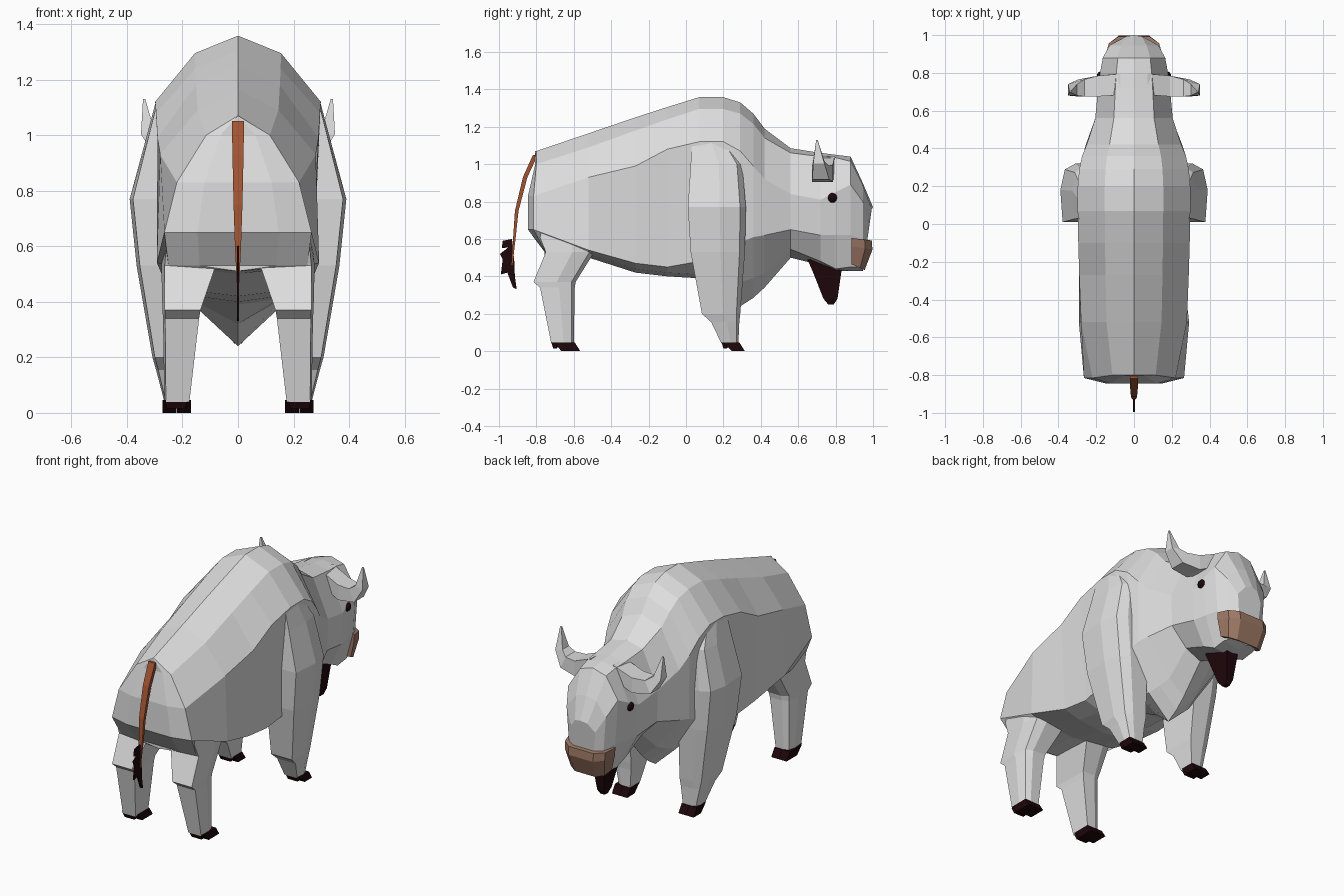
import bpy, bmesh, math

if "Cube" in bpy.data.objects:
    bpy.data.objects.remove(bpy.data.objects["Cube"])


def material(name, rgb):
    m = bpy.data.materials.new(name)
    m.diffuse_color = (*rgb, 1)
    m.use_nodes = True
    m.node_tree.nodes["Principled BSDF"].inputs["Base Color"].default_value = m.diffuse_color
    return m


HIDE = material("pale_grey_hide", (0.73, 0.73, 0.73))
DARK = material("dark_hoof_brown", (0.013, 0.002, 0.003))
TAIL = material("rust_brown", (0.36, 0.09, 0.032))
NOSE = material("dusty_nose_brown", (0.34, 0.19, 0.13))


def loft(name, rings, mat, ladder=False):
    """Skin equal-length closed rings and cap both ends (ladder: first cap in level strips)."""
    bm = bmesh.new()
    rows = [[bm.verts.new(p) for p in ring] for ring in rings]
    n = len(rows[0])
    for a, b in zip(rows, rows[1:]):
        for i in range(n):
            j = (i + 1) % n
            bm.faces.new((a[i], a[j], b[j], b[i]))
    if ladder:
        a = rows[0]
        for i in range(n // 2):
            bm.faces.new(dict.fromkeys((a[i], a[i + 1], a[n - i - 1], a[-i])))
    else:
        bm.faces.new(rows[0])
    bm.faces.new(rows[-1])
    bmesh.ops.recalc_face_normals(bm, faces=bm.faces)
    me = bpy.data.meshes.new(name)
    bm.to_mesh(me)
    bm.free()
    me.materials.append(mat)
    ob = bpy.data.objects.new(name, me)
    bpy.context.collection.objects.link(ob)
    return ob


def mirror_x(rings, side):
    return [[(side * x, y, z) for x, y, z in r] for r in rings]


# Body and head: y, top z, ridge z, upper x, upper z, flank x, flank z, belly x, belly z, keel z
TORSO = [
    (-0.80, 1.07, 1.00, .22, .83, .265, .65, .25, .53, .51),
    (-0.52, 1.165, 1.09, .28, .93, .292, .54, .20, .52, .50),
    (-0.27, 1.25, 1.18, .29, .99, .262, .47, .16, .44, .42),
    (-0.10, 1.305, 1.24, .295, 1.08, .258, .45, .15, .42, .40),
    (0.07, 1.358, 1.295, .298, 1.12, .27, .48, .15, .41, .39),
    (0.20, 1.358, 1.295, .298, 1.12, .285, .55, .15, .40, .32),
    (0.29, 1.33, 1.27, .29, 1.07, .285, .58, .14, .37, .24),
    (0.36, 1.27, 1.215, .275, .99, .272, .61, .12, .39, .285),
    (0.42, 1.19, 1.14, .25, .92, .255, .62, .10, .42, .34),
    (0.56, 1.085, 1.06, .205, .84, .20, .65, .10, .545, .50),
]
HEAD = [
    (0.72, 1.06, 1.04, .19, .81, .18, .62, .11, .48, .46),
    (0.80, 1.05, 1.035, .18, .85, .165, .62, .10, .44, .43),
    (0.88, 1.04, 1.015, .165, .89, .147, .62, .10, .45, .43),
    (0.945, .90, .885, .13, .80, .115, .60, .08, .45, .43),
    (1.0, .77, .76, .08, .71, .07, .60, .04, .53, .52),
]


def section(y, zt, zr, xu, zu, xf, zf, xb, zb, zk):
    half = [(xu * .52, zr), (xu, zu), (xf, zf), (xb, zb)]
    pts = [(0, zt)] + half + [(0, zk)] + [(-x, z) for x, z in reversed(half)]
    return [(x, y, z) for x, z in pts]


body = [section(*r) for r in TORSO + HEAD]
# Rump: lower edge tucks forward, back bulges slightly
body[0] = [(x, -.75 if z < .6 else -.815 if z < .9 else y, z) for x, y, z in body[0]]
bulge = [(x * .55, y - (.03 if .6 < z < .9 else .006), z) for x, y, z in body[0]]
# Muzzle tip: rounded across, chin set back
body[-1] = [(x, y - 4 * x * x - (.03 if z < .55 else .01 if z < .65 else 0), z) for x, y, z in body[-1]]
loft("body", [bulge] + body, HIDE, ladder=True)

# Legs: z, back y, front y, inner x, outer x
FRONT_LEG = [
    (1.12, .03, .22, .20, .296), (1.00, .025, .30, .20, .328),
    (.77, .01, .32, .19, .39), (.53, .025, .315, .17, .365),
    (.20, .085, .29, .16, .308), (.155, .135, .285, .165, .295),
    (.04, .19, .28, .175, .265),
]
HIND_LEG = [
    (.66, -.80, -.47, .10, .262), (.53, -.75, -.49, .08, .276),
    (.37, -.815, -.59, .135, .272), (.34, -.78, -.595, .14, .27),
    (.04, -.72, -.60, .175, .265),
]


def leg_ring(z, yb, yf, xi, xo):
    d, w = yf - yb, xo - xi
    return [(xi, yb, z), (xo - w * .06, yb, z), (xo, yb + d * .55, z),
            (xo - w * .12, yb + d * .9, z), (xo - w * .4, yf, z), (xi, yf, z)]


def box_ring(z, y0, y1, x0, x1):
    return [(x0, y0, z), (x1, y0, z), (x1, y1, z), (x0, y1, z)]


for side, tag in ((-1, "left"), (1, "right")):
    for name, rows in (("front", FRONT_LEG), ("hind", HIND_LEG)):
        loft(f"{name}_leg_{tag}", mirror_x([leg_ring(*r) for r in rows], side), HIDE)
        # Cloven hoof: two toes and a dew claw
        yb, yf = rows[-1][1:3]
        for k in range(2):
            x = .17 + .051 * k
            toe = [box_ring(.047, yb + .01, yf + .005, x, x + .05),
                   box_ring(0, yb + .055, yf + .035, x, x + .05)]
            loft(f"{name}_toe_{k + 1}_{tag}", mirror_x(toe, side), DARK)
        claw = [box_ring(.047, yb, yb + .05, .18, .265),
                box_ring(.015, yb + .01, yb + .03, .19, .255)]
        loft(f"{name}_dew_claw_{tag}", mirror_x(claw, side), DARK)

    # Horn: x, y, z, depth radius, cross radius, tilt of the cross direction
    rings = []
    for x, y, z, ry, rc, tilt in ((.08, .74, 1.0, .055, .045, 100), (.19, .73, .95, .055, .045, 90),
                                  (.28, .72, .955, .045, .04, 115), (.325, .71, 1.01, .03, .025, 165),
                                  (.338, .70, 1.13, .004, .004, 180)):
        c, s = math.cos(math.radians(tilt)) * rc, math.sin(math.radians(tilt)) * rc
        rings.append([(x + c, y - ry, z + s), (x + c, y + ry, z + s),
                      (x - c, y + ry, z - s), (x - c, y - ry, z - s)])
    loft(f"horn_{tag}", mirror_x(rings, side), HIDE)

    # Eye
    bpy.ops.mesh.primitive_uv_sphere_add(segments=10, ring_count=6, radius=.028,
                                         location=(side * .17, .782, .82))
    eye = bpy.context.object
    eye.name = f"eye_{tag}"
    eye.data.materials.append(DARK)


# Nose band wrapped round the muzzle
def nose_ring(z, grow, front, skew):
    half = [(.152, .885), (.134, .885 + (front - .885) * .65), (.082, front)]
    pts = half + [(-x, y) for x, y in reversed(half)]
    return [(x * grow, y, z - (y - .885) * skew) for x, y in pts]


loft("nose", [nose_ring(.605, 1, .993, .12), nose_ring(.56, .98, .997, .15),
              nose_ring(.465, .84, .955, .45)], NOSE)

# Beard
loft("beard", [box_ring(.49, .65, .84, -.04, .04), box_ring(.42, .68, .83, -.036, .036),
               box_ring(.28, .735, .81, -.022, .022), box_ring(.25, .76, .79, -.015, .015)], DARK)

# Tail
tail = [(-.805, 1.05, .022), (-.86, .93, .02), (-.905, .75, .016), (-.918, .6, .011), (-.93, .46, .004)]
loft("tail", [[(-w, y - w * .6, z), (w, y - w * .6, z), (w, y + w * .6, z), (-w, y + w * .6, z)]
              for y, z, w in tail], TAIL)

# Ragged tail tuft, a thin plate
tuft = [(-.93, .60), (-.98, .59), (-.985, .55), (-.95, .555), (-.995, .52), (-.98, .49), (-.99, .41),
        (-.955, .42), (-.925, .34), (-.905, .33), (-.915, .40), (-.918, .48)]
loft("tail_tuft", [[(x, y, z) for y, z in tuft] for x in (-.004, .004)], DARK)
